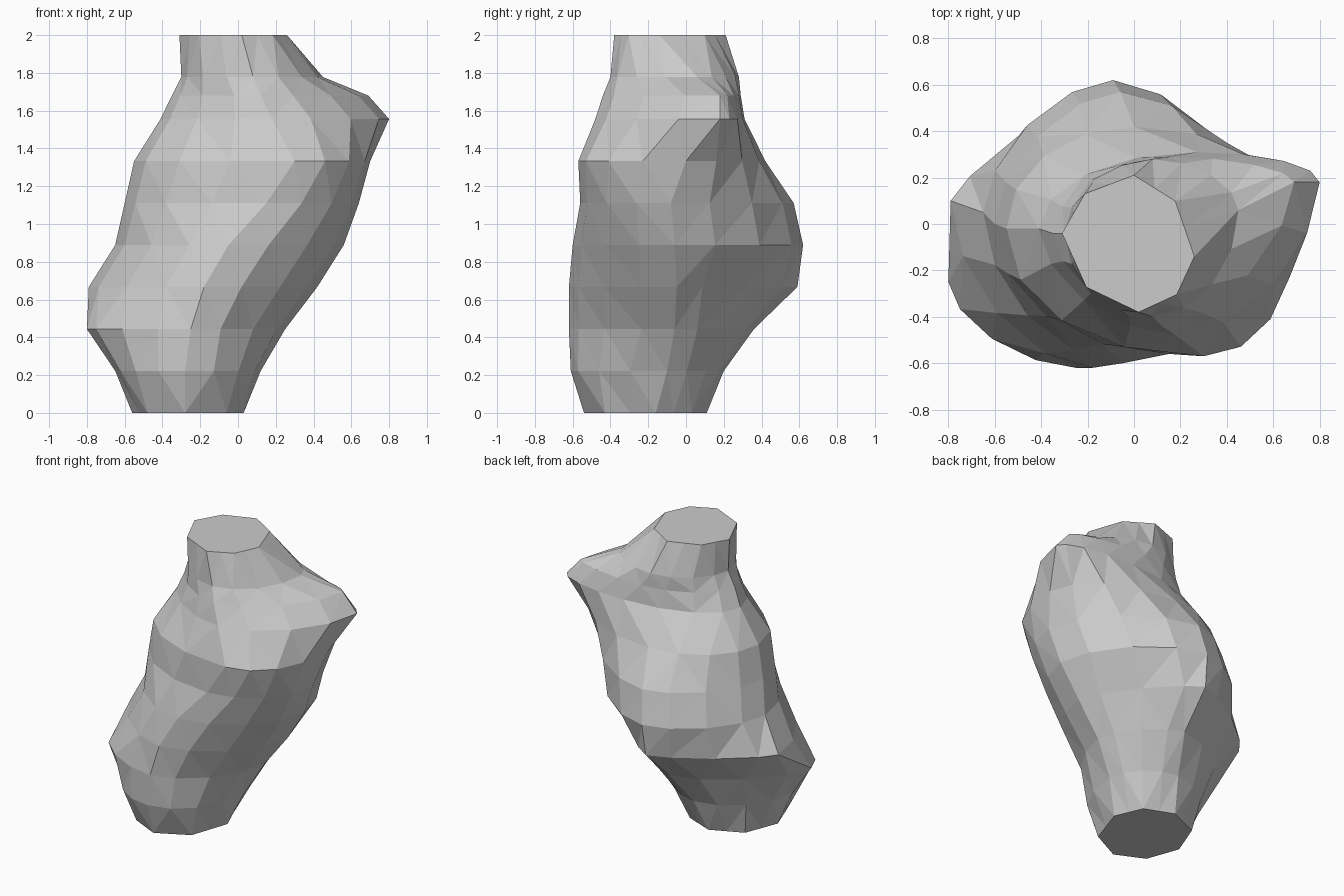
import bpy, bmesh, math

if "Cube" in bpy.data.objects:
    bpy.data.objects.remove(bpy.data.objects["Cube"])

# Cross-sections of the leaning body, bottom to top:
# z, left x, its y, right x, its y, front y, its x, back y, its x, front and back corner flatness
SECTIONS = [
    (0.00, -.56, -.22, .03, -.16, -.54, -.28, .11, -.25, 1.0, 1.0),
    (0.222, -.65, -.25, .12, -.10, -.61, -.28, .20, -.20, 1.0, 1.1),
    (0.444, -.80, -.25, .25, -.06, -.62, -.25, .36, -.12, 1.2, 1.3),
    (0.667, -.79, .10, .42, -.05, -.62, -.18, .59, -.10, 1.15, 1.6),
    (0.889, -.65, .05, .56, -.06, -.60, -.05, .62, -.09, 1.1, 1.2),
    (1.111, -.60, .00, .64, -.08, -.56, .15, .57, -.06, 1.0, 1.2),
    (1.333, -.55, -.02, .70, .00, -.57, .30, .42, .00, 0.95, 1.0),
    (1.556, -.41, -.02, .80, .18, -.48, .18, .31, .27, 1.15, 1.0),
    (1.68, -.35, -.04, .69, .18, -.44, .12, .29, .15, 1.25, 1.1),
    (1.778, -.30, -.04, .45, .06, -.40, .08, .28, .08, 1.05, 1.1),
    (2.00, -.31, -.04, .26, -.14, -.38, .02, .21, .00, 1.1, 1.1),
]
STEPS = 4  # sides per quarter


def ring(section):
    """Join right, back, left and front points with four quarter arcs."""
    z, xl, yl, xr, yr, yf, xf, yb, xb, pf, pb = section
    tips = [(xr, yr), (xb, yb), (xl, yl), (xf, yf)]
    points = []
    for q in range(4):
        a, b = tips[q], tips[(q + 1) % 4]
        side, end = (a, b) if q % 2 == 0 else (b, a)
        p = pb if q < 2 else pf
        for i in range(STEPS):
            t = i / STEPS * math.pi / 2
            c, s = math.cos(t) ** p, math.sin(t) ** p
            u, v = (c, s) if q % 2 == 0 else (s, c)
            points.append((end[0] + (side[0] - end[0]) * u,
                           side[1] + (end[1] - side[1]) * v, z))
    # The two flat ends are octagons
    if z in (0, 2):
        for i in range(1, len(points), 2):
            a, b = points[i - 1], points[(i + 1) % len(points)]
            points[i] = ((a[0] + b[0]) / 2, (a[1] + b[1]) / 2, z)
    return points


# Faceted body lofted through the rings, with flat ends
bm = bmesh.new()
rings = [[bm.verts.new(p) for p in ring(s)] for s in SECTIONS]
n = STEPS * 4
for low, high in zip(rings, rings[1:]):
    for i in range(n):
        j = (i + 1) % n
        a, b, c, d = low[i], low[j], high[j], high[i]
        # split each quad along its shorter diagonal
        if (a.co - c.co).length < (b.co - d.co).length:
            bm.faces.new((a, b, c))
            bm.faces.new((a, c, d))
        else:
            bm.faces.new((a, b, d))
            bm.faces.new((b, c, d))
bm.faces.new(rings[0][::-1])
bm.faces.new(rings[-1])
bmesh.ops.recalc_face_normals(bm, faces=bm.faces)
mesh = bpy.data.meshes.new("faceted_body")
bm.to_mesh(mesh)
bm.free()
bpy.context.collection.objects.link(bpy.data.objects.new("faceted_body", mesh))
